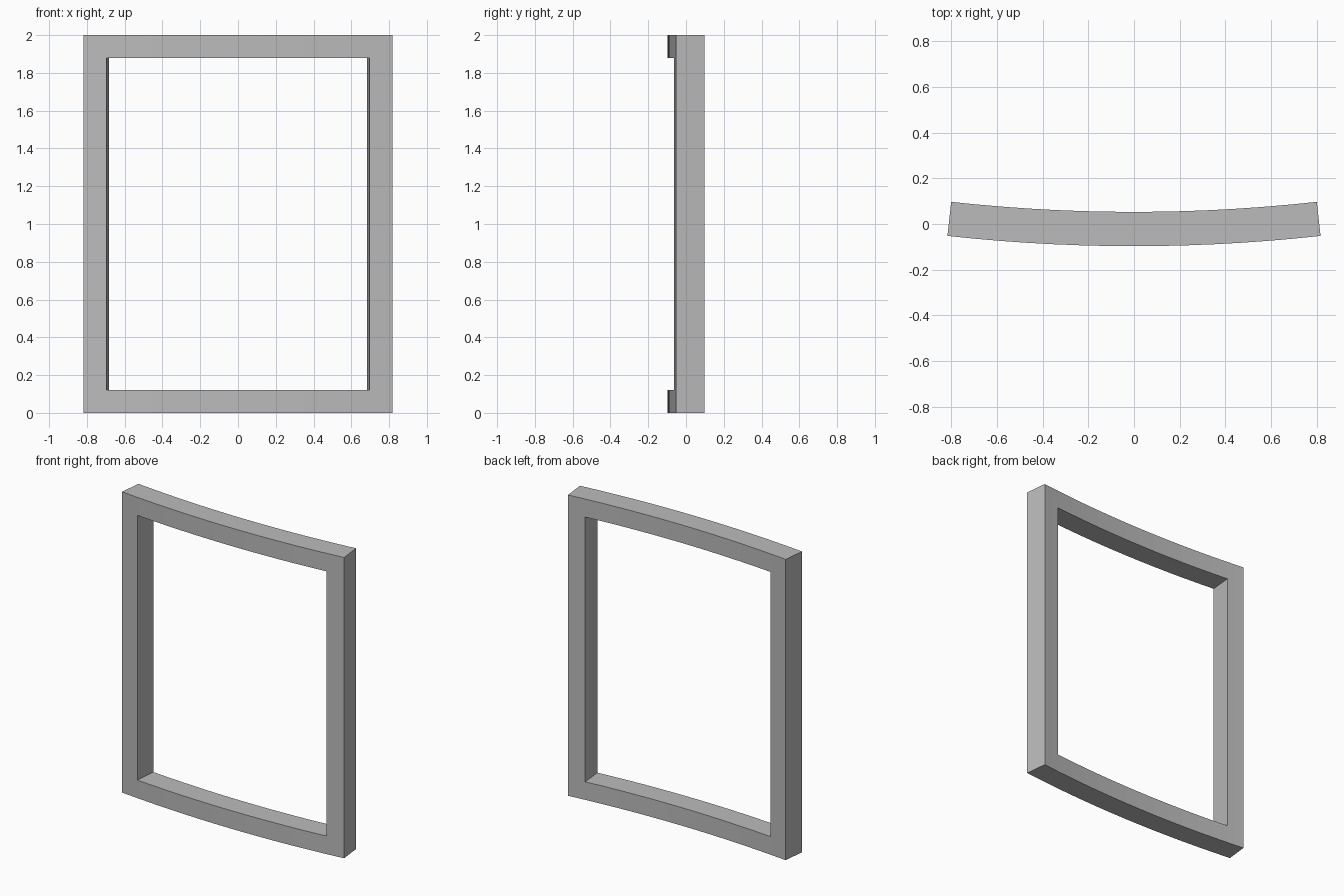
import bpy, bmesh, math

if "Cube" in bpy.data.objects:
    bpy.data.objects.remove(bpy.data.objects["Cube"])

R_FRONT, R_BACK, CY = 7.44, 7.29, 7.343   # arcs share one centre behind the frame
A_END = math.asin(0.817 / R_FRONT)        # outer end of the stiles
A_IN = math.asin(0.696 / R_FRONT)         # inner side of the stiles
H, RAIL = 2.0, 0.12

grey = bpy.data.materials.new("frame grey")
grey.diffuse_color = (0.5, 0.5, 0.5, 1)
grey.use_nodes = True
grey.node_tree.nodes["Principled BSDF"].inputs["Base Color"].default_value = grey.diffuse_color


def curved_bar(name, a0, a1, z0, z1, segs):
    """Rectangular bar swept along the shared arc."""
    bm = bmesh.new()
    rings = []
    for i in range(segs + 1):
        a = a0 + (a1 - a0) * i / segs
        rings.append([bm.verts.new((r * math.sin(a), CY - r * math.cos(a), z))
                      for r, z in ((R_FRONT, z0), (R_BACK, z0),
                                   (R_BACK, z1), (R_FRONT, z1))])
    for p, q in zip(rings, rings[1:]):
        for k in range(4):
            n = (k + 1) % 4
            bm.faces.new((p[k], p[n], q[n], q[k]))
    bm.faces.new(rings[0])
    bm.faces.new(rings[-1])
    bmesh.ops.recalc_face_normals(bm, faces=bm.faces)
    me = bpy.data.meshes.new(name)
    bm.to_mesh(me)
    bm.free()
    me.materials.append(grey)
    ob = bpy.data.objects.new(name, me)
    bpy.context.collection.objects.link(ob)
    return ob


# Upright stiles
curved_bar("left_stile", -A_END, -A_IN, 0, H, 2)
curved_bar("right_stile", A_IN, A_END, 0, H, 2)

# Curved rails between the stiles
curved_bar("bottom_rail", -A_IN, A_IN, 0, RAIL, 12)
curved_bar("top_rail", -A_IN, A_IN, H - RAIL, H, 12)
